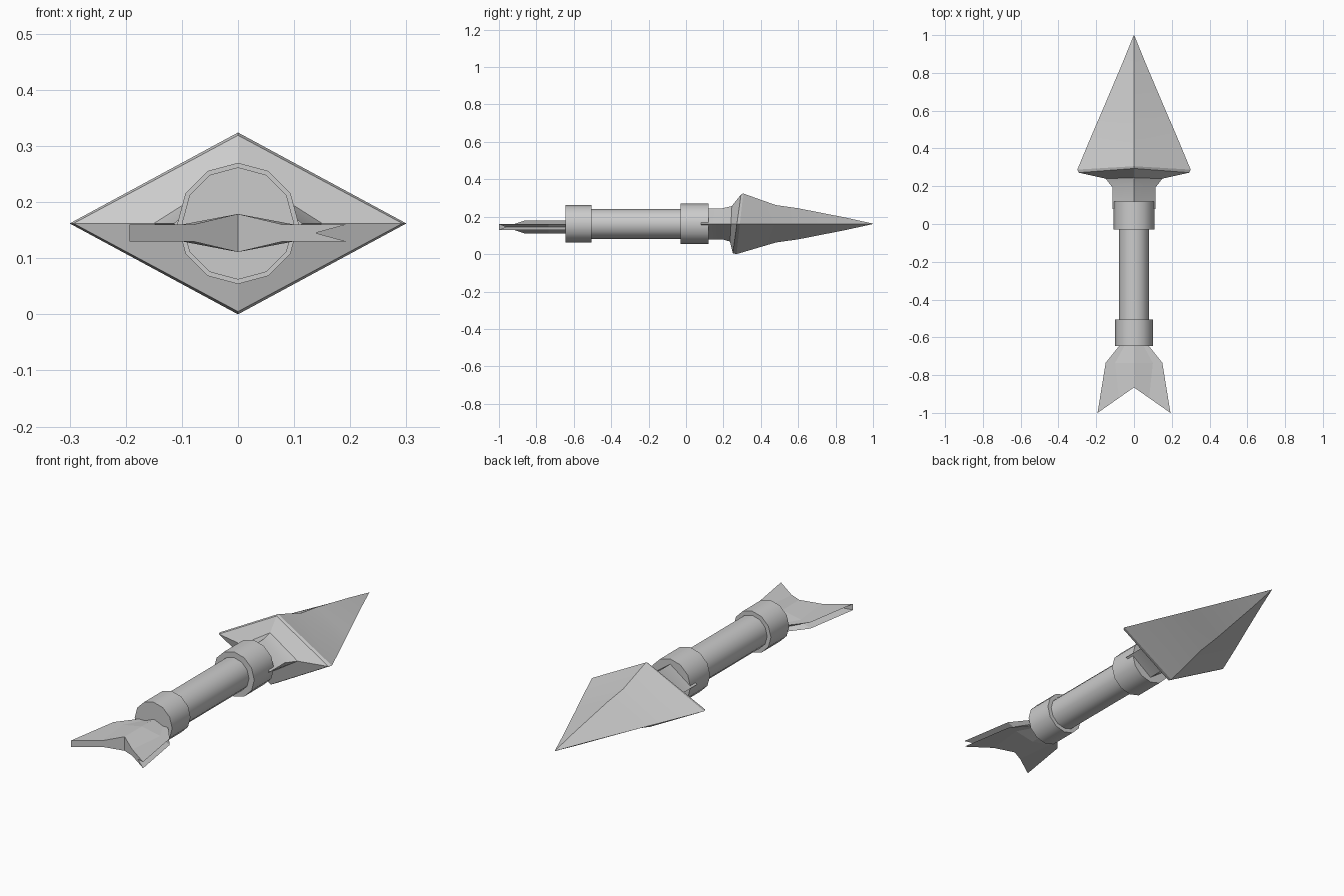
import bpy, bmesh, math
from mathutils import Matrix

if "Cube" in bpy.data.objects:
    bpy.data.objects.remove(bpy.data.objects["Cube"])

CZ = 0.162  # height of the arrow axis


def loft(name, rings):
    """Skin a list of equal-length closed rings of points, capping both ends."""
    bm = bmesh.new()
    vs = [[bm.verts.new(p) for p in r] for r in rings]
    n = len(rings[0])
    for a, b in zip(vs, vs[1:]):
        for i in range(n):
            j = (i + 1) % n
            bm.faces.new((a[i], a[j], b[j], b[i]))
    for end in (vs[0], vs[-1]):
        cap = bm.faces.new(end)
        bmesh.ops.triangulate(bm, faces=[cap])
    bmesh.ops.remove_doubles(bm, verts=bm.verts, dist=1e-5)
    bmesh.ops.recalc_face_normals(bm, faces=bm.faces)
    me = bpy.data.meshes.new(name)
    bm.to_mesh(me)
    bm.free()
    ob = bpy.data.objects.new(name, me)
    bpy.context.collection.objects.link(ob)
    return ob


def smooth(ob, deg):
    bpy.ops.object.select_all(action='DESELECT')
    ob.select_set(True)
    bpy.context.view_layer.objects.active = ob
    bpy.ops.object.shade_smooth_by_angle(angle=math.radians(deg))


def tube(name, r, y0, y1):
    """Twelve-sided cylinder along y."""
    circle = [(r * math.cos(i * math.pi / 6), r * math.sin(i * math.pi / 6)) for i in range(12)]
    ob = loft(name, [[(x, y, CZ + z) for x, z in circle] for y in (y0, y1)])
    smooth(ob, 40)


def diamond(y, rx, rz, tilt=0.0):
    return [(rx, y, CZ), (0, y + tilt, CZ + rz), (-rx, y, CZ), (0, y - tilt, CZ - rz)]


# Shaft and its two collars
tube("shaft", 0.08, -0.60, 0.05)
tube("rear_collar", 0.1, -0.645, -0.505)
tube("front_collar", 0.108, -0.03, 0.12)

# Arrowhead: neck, flare, thin rim and tapering blade
head = [
    diamond(0.08, 0.115, 0.083),
    diamond(0.195, 0.115, 0.083),
    diamond(0.24, 0.15, 0.095, 0.005),
    diamond(0.272, 0.293, 0.157, 0.022),
    diamond(0.288, 0.3, 0.162, 0.018),
    diamond(0.48, 0.22, 0.1),
    diamond(0.60, 0.168, 0.083),
    diamond(0.85, 0.062, 0.034),
    diamond(1.0, 0.001, 0.001),
]
smooth(loft("arrowhead", head), 20)

# Tail fins: ridged centre, grooved outer edges, swallow-tail end
FZ = 0.145


def fin_ring(hip, outer, groove, y_of):
    right = [(hip, .015), (outer, .015), (groove, 0), (outer, -.015), (hip, -.015)]
    left = [(-x, -z) for x, z in right]
    pts = [(0, .034)] + right + [(0, -.034)] + left
    return [(x, y_of(abs(x)), FZ + z) for x, z in pts]


loft("tail_fins", [
    fin_ring(0.045, 0.07, 0.055, lambda x: -0.635),
    fin_ring(0.10, 0.15, 0.115, lambda x: -0.735),
    fin_ring(0.08, 0.193, 0.138, lambda x: -0.865 - 0.7 * x),
])
